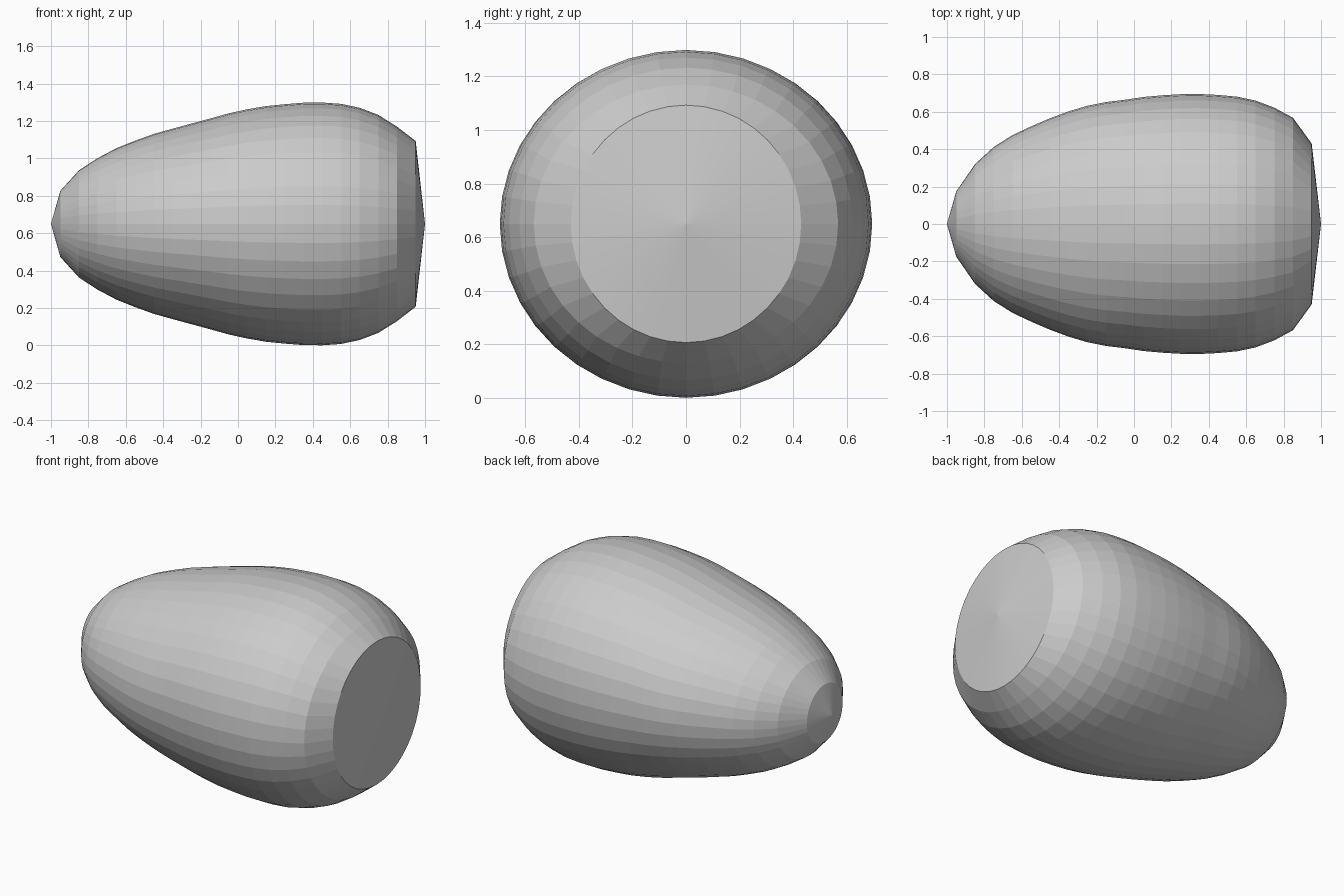
import bpy, bmesh
from math import cos, sin, pi

if "Cube" in bpy.data.objects:
    bpy.data.objects.remove(bpy.data.objects["Cube"])

SIDES = 40
CENTRE_Z = 0.65

# Half widths (y) and half heights (z) of rings every 0.1 from x = -0.95 to 0.95
WIDTHS = [0.175, 0.32, 0.412, 0.475, 0.522, 0.565, 0.602, 0.632, 0.652, 0.664,
          0.679, 0.688, 0.694, 0.695, 0.69, 0.681, 0.66, 0.622, 0.568, 0.43]
HEIGHTS = [0.177, 0.287, 0.352, 0.405, 0.445, 0.481, 0.509, 0.536, 0.563, 0.591,
           0.613, 0.63, 0.64, 0.648, 0.649, 0.642, 0.621, 0.583, 0.52, 0.443]


def ring(bm, x, w, h):
    angles = [2 * pi * i / SIDES for i in range(SIDES)]
    return [bm.verts.new((x, w * cos(a), CENTRE_Z + h * sin(a))) for a in angles]


# Egg-shaped body lofted through elliptical rings
bm = bmesh.new()
rings = [ring(bm, -0.95 + 0.1 * i, w, h)
         for i, (w, h) in enumerate(zip(WIDTHS, HEIGHTS))]
for a, b in zip(rings, rings[1:]):
    for i in range(SIDES):
        j = (i + 1) % SIDES
        bm.faces.new((a[i], a[j], b[j], b[i]))

# Shallow pointed caps at the narrow and blunt ends
for x, r in ((-1, rings[0]), (1, rings[-1])):
    tip = bm.verts.new((x, 0, CENTRE_Z))
    for i in range(SIDES):
        bm.faces.new((tip, r[i], r[(i + 1) % SIDES]))

bmesh.ops.recalc_face_normals(bm, faces=bm.faces)
mesh = bpy.data.meshes.new("egg_body")
bm.to_mesh(mesh)
bm.free()
bpy.context.collection.objects.link(bpy.data.objects.new("egg_body", mesh))
